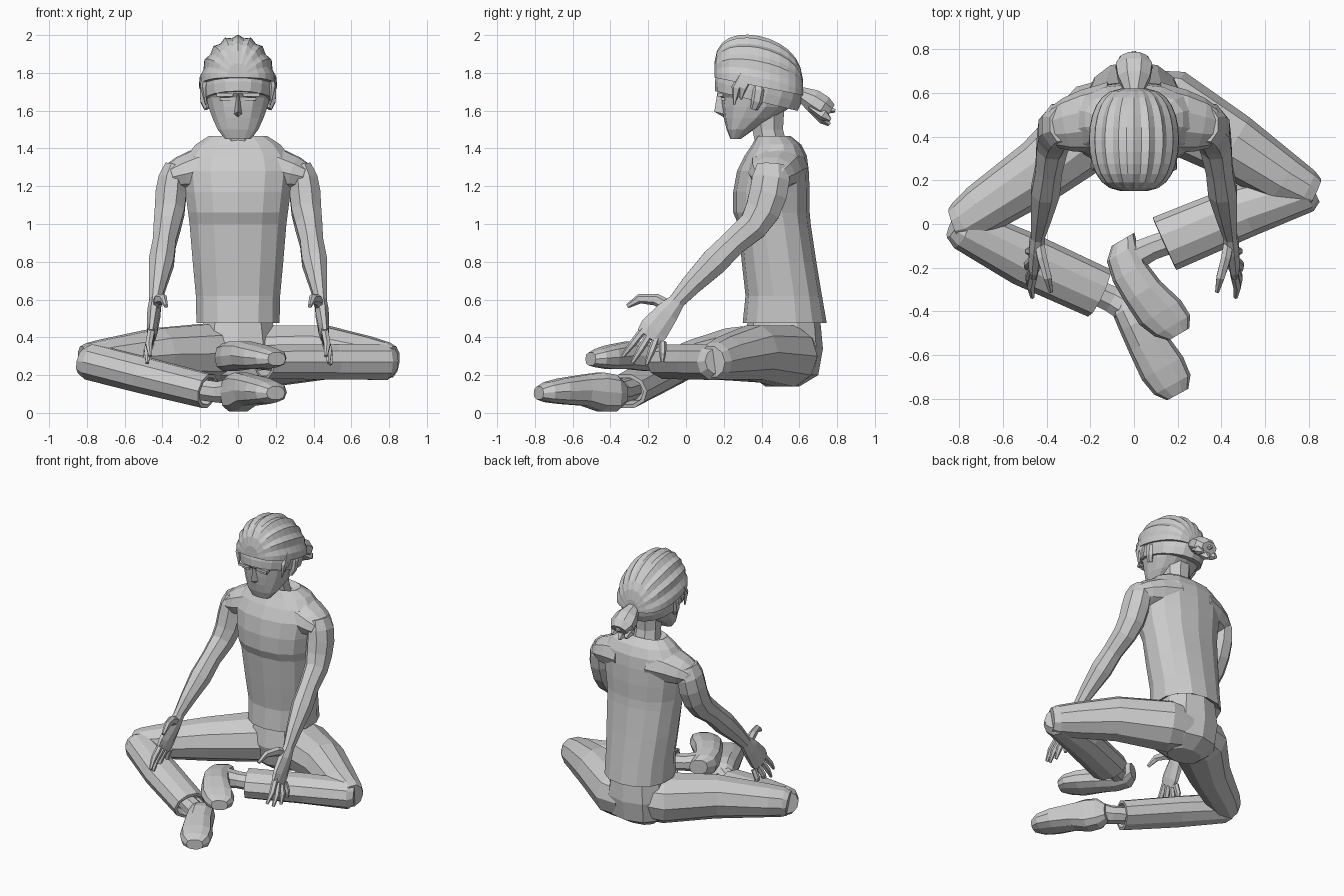
import bpy, bmesh, math
from mathutils import Vector as V


def make(name, bm):
    bmesh.ops.recalc_face_normals(bm, faces=bm.faces)
    me = bpy.data.meshes.new(name)
    bm.to_mesh(me)
    bm.free()
    ob = bpy.data.objects.new(name, me)
    bpy.context.collection.objects.link(ob)
    return ob


def bridge(bm, loops, closed=True):
    for a, b in zip(loops, loops[1:]):
        n = len(a)
        for i in range(n if closed else n - 1):
            j = (i + 1) % n
            bm.faces.new((a[i], a[j], b[j], b[i]))


# rings are (x, y, z, radius along hint, radius across); p squares the section
def loft(name, rings, n=8, axis=None, hint=(0, 0, 1), p=2.0, turn=0.5):
    bm = bmesh.new()
    pts = [V(r[:3]) for r in rings]
    loops = []
    for k, r in enumerate(rings):
        d = V(axis) if axis else pts[min(k + 1, len(pts) - 1)] - pts[max(k - 1, 0)]
        d.normalize()
        h = V(hint)
        u = (h - d * h.dot(d)).normalized()
        v = d.cross(u)
        loop = []
        for i in range(n):
            a = math.tau * (i + turn) / n
            c, s = math.cos(a), math.sin(a)
            c = math.copysign(abs(c) ** (2 / p), c)
            s = math.copysign(abs(s) ** (2 / p), s)
            loop.append(bm.verts.new(pts[k] + u * c * r[3] + v * s * r[-1]))
        loops.append(loop)
    bridge(bm, loops)
    bm.faces.new(loops[0])
    bm.faces.new(loops[-1])
    return make(name, bm)


# horizontal sections (z, front y, back y, half width)
def stack(name, secs, n, p, turn=0.5):
    return loft(name, [(0, (f + b) / 2, z, w, (b - f) / 2) for z, f, b, w in secs],
                n, (0, 0, 1), (1, 0, 0), p, turn)


def box(name, c, size):
    bm = bmesh.new()
    bmesh.ops.create_cube(bm, size=1)
    for v in bm.verts:
        v.co = V(c) + V(v.co[i] * size[i] for i in range(3))
    return make(name, bm)


# Shirt, neck, pelvis
stack("shirt", [(.52, .36, .68, .17), (.475, .3, .745, .225), (.62, .315, .72, .228),
                (.8, .295, .69, .245), (1.0, .275, .66, .262), (1.06, .25, .655, .27),
                (1.17, .25, .655, .285), (1.28, .27, .65, .3), (1.36, .31, .64, .28),
                (1.42, .35, .61, .23), (1.465, .375, .555, .16), (1.43, .39, .53, .1)], 14, 2.3)
stack("neck", [(1.38, .37, .55, .1), (1.5, .345, .52, .088), (1.64, .32, .53, .095)], 8, 2)
stack("pelvis", [(.14, .42, .6, .12), (.2, .34, .7, .2), (.34, .3, .725, .215), (.5, .33, .71, .19)], 10, 2.3)

# Head
stack("head", [(1.45, .235, .29, .07), (1.5, .215, .36, .11), (1.56, .2, .47, .138),
               (1.62, .19, .555, .16), (1.67, .185, .59, .172), (1.69, .168, .6, .176),
               (1.8, .165, .61, .18)], 14, 2.25)
bm = bmesh.new()
bridge(bm, [[bm.verts.new(c) for c in ring] for ring in (
    [(-.012, .2, 1.69), (0, .165, 1.69), (.012, .2, 1.69)],
    [(-.025, .21, 1.58), (0, .15, 1.595), (.025, .21, 1.58)],
    [(-.01, .22, 1.565), (0, .2, 1.565), (.01, .22, 1.565)])])
make("nose", bm)
for s in (-1, 1):
    box("eyebrow", (s * .07, .182, 1.685), (.085, .03, .018))
    box("eye", (s * .068, .197, 1.662), (.055, .02, .014))
    loft("ear", [(s * .165, .36, 1.61, .015, .02), (s * .182, .375, 1.65, .02, .03),
                 (s * .185, .385, 1.71, .02, .035), (s * .175, .38, 1.75, .01, .02)], 6, hint=(1, 0, 0))
    # Side strands hanging below the band
    for y, z in ((.255, 1.63), (.29, 1.66)):
        loft("side_strand", [(s * .175, y + .05, 1.79, .02, .03), (s * .183, y + .01, 1.72, .016, .026),
                             (s * .17, y, z, .004, .005)], 5, hint=(1, 0, 0))

# Ridged swept-back hair
bm = bmesh.new()
loops = []
for k in range(13):
    t = .13 + (math.pi - .26) * k / 12
    y = .385 - .237 * math.cos(t)
    sx, sz = math.sin(t) ** .62, math.sin(t) ** .6
    loop = []
    for i in range(19):
        a = math.pi * i / 18
        r = 1.0 if i % 2 or i in (0, 18) else .94
        z = 1.775 - .2 * (y - .15)
        loop.append(bm.verts.new((.207 * math.cos(a) * sx * r, y, z + .268 * math.sin(a) * sz * r)))
    loops.append(loop)
bridge(bm, loops)
bm.faces.new(loops[0])
bm.faces.new(loops[-1])
make("hair", bm)

# Headband and ponytail
tilt = V((0, .24, 1)).normalized()
loft("headband", [tuple(V((0, .383, 1.7)) + tilt * o) + (w, d) for o, w, d in
                  ((-.05, .185, .225), (0, .192, .237), (.05, .195, .236))], 18, tilt, (1, 0, 0), 2.1)
loft("ponytail", [(0, .56, 1.7, .05, .06), (0, .605, 1.69, .04, .045), (0, .67, 1.655, .065, .08),
                  (0, .725, 1.62, .065, .09), (0, .765, 1.595, .045, .06)], 8)
for x, y, z in ((0, .79, 1.6), (-.055, .765, 1.55), (.055, .765, 1.55), (0, .76, 1.525)):
    loft("ponytail_tip", [(x * .6, .66, z * .3 + 1.16, .025, .03), (x, .73, z * .7 + .49, .032, .036),
                          (x, y, z, .01, .012)], 5)

# Shoulders, arms and hands
SHOULDER = [(.1, .485, 1.3, .13, .165), (.22, .47, 1.285, .115, .145), (.3, .455, 1.265, .095, .125),
            (.355, .445, 1.25, .072, .1), (.395, .44, 1.235, .04, .06)]
ARM = [(.33, .455, 1.31, .06, .085), (.347, .45, 1.24, .08, .107), (.355, .435, 1.16, .088, .108),
       (.362, .405, 1.07, .085, .1), (.375, .355, .99, .077, .086), (.39, .25, .9, .066, .074),
       (.405, .15, .8, .071, .078), (.425, .03, .68, .05, .06), (.44, -.055, .585, .033, .045)]
PALM = [(.437, -.04, .6, .033, .043), (.445, -.1, .53, .038, .068), (.455, -.17, .44, .03, .085),
        (.46, -.2, .4, .022, .075)]
TIPS = [(.465, -.335, .3), (.48, -.285, .265), (.49, -.21, .255), (.48, -.125, .27)]
for s, side in ((-1, "left"), (1, "right")):
    def mir(rings):
        return [(r[0] * s,) + tuple(r[1:]) for r in rings]
    loft(side + "_shoulder", mir(SHOULDER), 10)
    loft(side + "_arm", mir(ARM), 8, hint=(1, 0, 0))
    loft(side + "_palm", mir(PALM), 8, hint=(1, 0, 0))
    for i, tip in enumerate(TIPS):
        a = V((.458, -.225 + .034 * i, .44 - .022 * i))
        b = V(tip)
        m = a.lerp(b, .55) + V((.01, 0, 0))
        loft(side + "_finger", mir([tuple(a) + (.021, .021), tuple(m) + (.02, .019), tuple(b) + (.01, .01)]),
             6, hint=(1, 0, 0))
    loft(side + "_thumb", mir([(.437, -.07, .55, .025, .035), (.42, -.16, .6, .025, .032),
                               (.395, -.245, .605, .021, .026), (.38, -.31, .565, .01, .012)]), 6, hint=(1, 0, 0))

# Trouser legs with hollow cuffs
loft("left_thigh", [(-.03, .54, .32, .15, .15), (-.15, .475, .315, .165, .19), (-.42, .25, .31, .145, .148),
                    (-.7, .065, .285, .11, .118), (-.78, .01, .275, .1, .1), (-.82, -.005, .27, .085, .08)], 10)
loft("right_thigh", [(.03, .57, .3, .15, .14), (.15, .53, .3, .17, .185), (.45, .36, .32, .15, .15),
                     (.68, .21, .29, .12, .12), (.78, .155, .275, .103, .1), (.82, .135, .27, .085, .08)], 10)
loft("left_shin", [(-.825, .0, .275, .07, .07), (-.78, -.02, .27, .1, .1), (-.5, -.16, .2, .1, .125),
                   (-.16, -.315, .115, .095, .12), (-.158, -.316, .115, .075, .1), (-.22, -.285, .13, .07, .09)],
     10, axis=(.68, -.32, -.17))
loft("right_shin", [(.82, .165, .275, .07, .07), (.78, .15, .27, .1, .1), (.5, .06, .27, .098, .125),
                    (.14, -.09, .27, .095, .132), (.138, -.091, .27, .078, .112), (.2, -.06, .27, .07, .1)],
     10, axis=(-.64, -.29, 0))

# Ankles and shoes
loft("left_ankle", [(-.24, -.28, .13, .06, .06), (-.1, -.345, .11, .06, .065), (.01, -.41, .12, .08, .075)])
loft("right_ankle", [(.22, -.06, .275, .06, .06), (.08, -.11, .285, .055, .06), (-.03, -.165, .3, .07, .075)])
SHOES = {
    "left": [(-.045, -.33, .1, .055, .05), (-.02, -.38, .105, .1, .085), (.015, -.45, .11, .108, .09),
             (.06, -.54, .12, .085, .095), (.13, -.66, .115, .07, .108), (.175, -.735, .11, .055, .095),
             (.2, -.78, .105, .035, .055)],
    "right": [(-.05, -.07, .3, .05, .06), (-.055, -.13, .295, .075, .08), (-.02, -.22, .3, .08, .088),
              (.04, -.31, .305, .075, .095), (.12, -.405, .295, .065, .11), (.175, -.465, .29, .05, .095),
              (.205, -.505, .285, .035, .055)],
}
for side, rings in SHOES.items():
    a, b = V(rings[0][:3]), V(rings[-1][:3])
    loft(side + "_shoe", rings, 10, axis=(b.x - a.x, b.y - a.y, 0), p=2.6)
